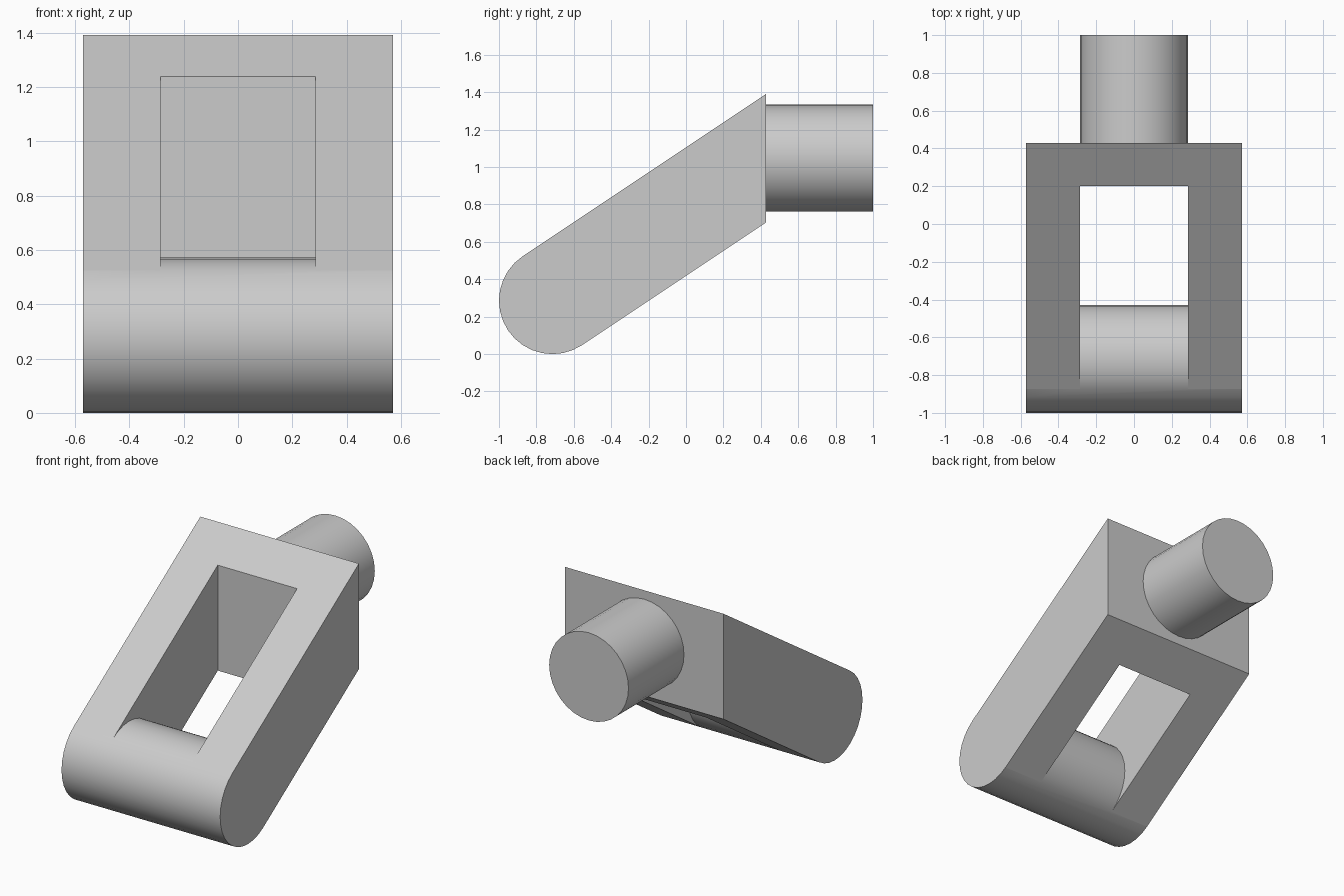
import bpy
import bmesh
from math import atan2, cos, sin, pi
from mathutils import Matrix

if "Cube" in bpy.data.objects:
    bpy.data.objects.remove(bpy.data.objects["Cube"], do_unlink=True)

R = 2 / 7                 # radius of the round bar and the spindle
BAR_Y, BAR_Z = -1 + R, R  # centre of the round bar
BACK_Y = 1.5 * R          # back face of the frame
WINDOW_Y = 0.2            # back wall of the window
SLOPE = atan2(2, 3)       # tilt of the frame
TOP = SLOPE + pi / 2      # angle where the upper face meets the bar

grey = bpy.data.materials.new("plain grey")
grey.use_nodes = True
grey.diffuse_color = (0.6, 0.6, 0.6, 1)
grey.node_tree.nodes["Principled BSDF"].inputs["Base Color"].default_value = (0.6, 0.6, 0.6, 1)


def make_object(name, bm):
    bmesh.ops.recalc_face_normals(bm, faces=bm.faces)
    mesh = bpy.data.meshes.new(name)
    bm.to_mesh(mesh)
    bm.free()
    mesh.materials.append(grey)
    obj = bpy.data.objects.new(name, mesh)
    bpy.context.collection.objects.link(obj)
    return obj


def extrude_profile(name, points, half_width):
    """Extrude a (y, z) outline along x."""
    bm = bmesh.new()
    face = bm.faces.new([bm.verts.new((-half_width, y, z)) for y, z in points])
    new = bmesh.ops.extrude_face_region(bm, geom=[face])["geom"]
    bmesh.ops.translate(bm, vec=(2 * half_width, 0, 0),
                        verts=[v for v in new if isinstance(v, bmesh.types.BMVert)])
    return make_object(name, bm)


def bar_point(angle, radius=R):
    return BAR_Y + radius * cos(angle), BAR_Z + radius * sin(angle)


def half_circle(direction):
    return [bar_point(TOP + direction * pi * i / 16) for i in range(17)]


def smooth_round_faces(obj):
    bpy.ops.object.select_all(action="DESELECT")
    obj.select_set(True)
    bpy.context.view_layer.objects.active = obj
    bpy.ops.object.shade_smooth_by_angle()
    for face in obj.data.polygons:
        if face.area > 0.1:
            face.use_smooth = False


# Sloping frame with a rounded lower end
mid_z = BAR_Z + (BACK_Y - BAR_Y) * 2 / 3
half_height = R / cos(SLOPE)
frame = extrude_profile(
    "frame",
    half_circle(1) + [(BACK_Y, mid_z - half_height), (BACK_Y, mid_z + half_height)],
    2 * R)

# Window cutter, hollowed in front so the round bar is left standing
cutter = extrude_profile(
    "window_cutter",
    half_circle(-1) + [bar_point(TOP + pi, 2 * R), (WINDOW_Y, -0.5),
                       (WINDOW_Y, 2), bar_point(TOP, 2 * R)],
    R)
cutter.hide_render = True

cut = frame.modifiers.new("window", "BOOLEAN")
cut.operation = "DIFFERENCE"
cut.solver = "EXACT"
cut.object = cutter
bpy.context.view_layer.objects.active = frame
bpy.ops.object.modifier_apply(modifier=cut.name)
bpy.data.objects.remove(cutter, do_unlink=True)
smooth_round_faces(frame)

# Spindle at the back
bm = bmesh.new()
start = BACK_Y - 0.02
bmesh.ops.create_cone(bm, cap_ends=True, segments=32, radius1=R, radius2=R, depth=1 - start,
                      matrix=Matrix.Translation((0, (1 + start) / 2, mid_z))
                      @ Matrix.Rotation(pi / 2, 4, "X"))
smooth_round_faces(make_object("spindle", bm))
